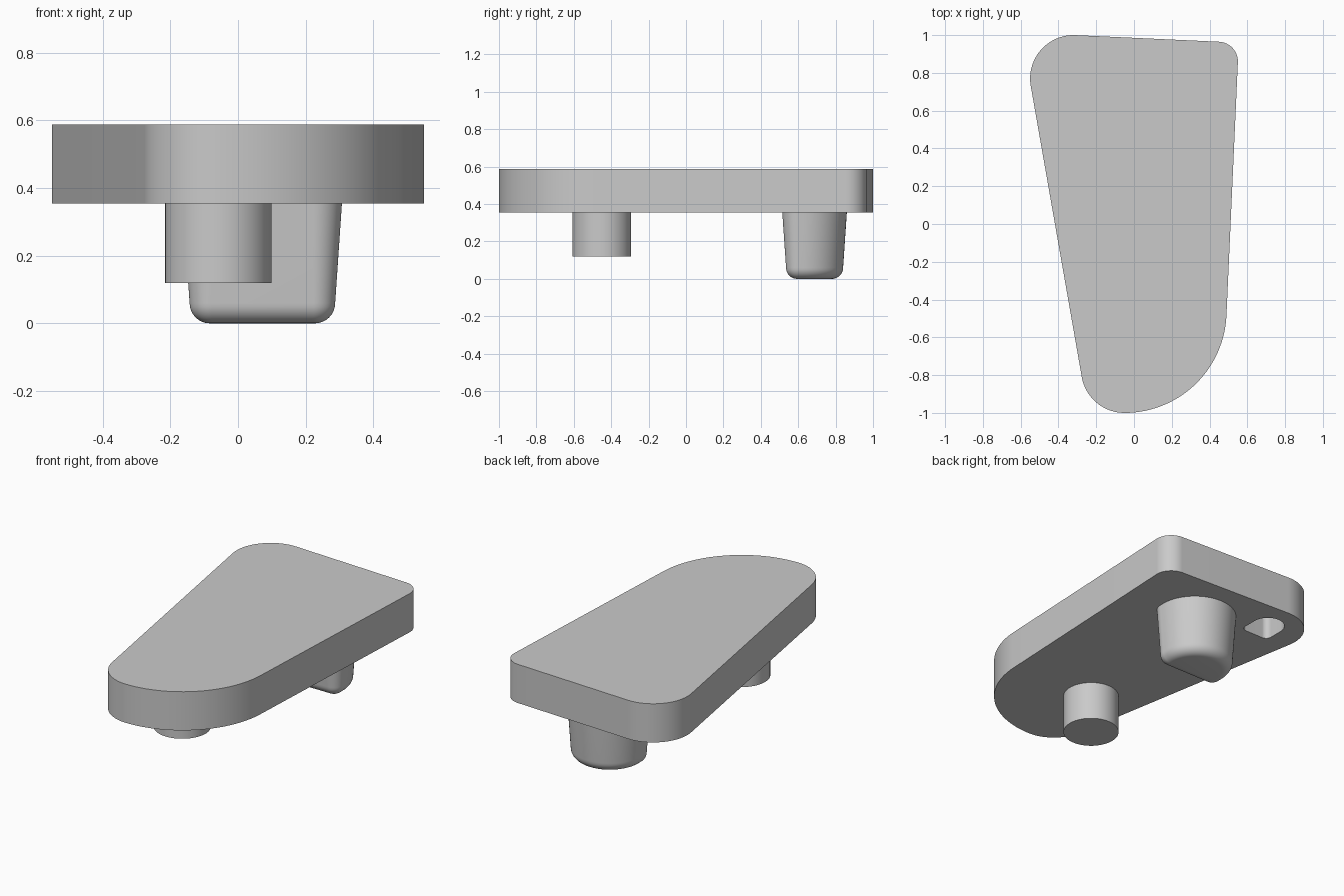
import bpy, bmesh
from math import sin, cos, pi, radians

cube = bpy.data.objects.get("Cube")
if cube:
    bpy.data.objects.remove(cube, do_unlink=True)

grey = bpy.data.materials.new("plain_grey")
grey.use_nodes = True
COLOUR = (0.59, 0.59, 0.59, 1)
grey.diffuse_color = COLOUR
grey.node_tree.nodes["Principled BSDF"].inputs["Base Color"].default_value = COLOUR


def outline(arcs, shrink):
    """Points along tangent arcs (x, y, radius, start, end), joined by straight sides."""
    points = []
    for x, y, r, start, end in arcs:
        steps = round((end - start) / 3)
        for i in range(steps + 1):
            a = radians(start + (end - start) * i / steps)
            points.append((x + (r - shrink) * cos(a), y + (r - shrink) * sin(a)))
    return points


def d_shape(x, front, back, half, corner):
    """D outline: flat front with rounded corners, half-round back."""
    side = half - corner
    return [(x, back - half, half, 0, 180),
            (x - side, front + corner, corner, 180, 270),
            (x + side, front + corner, corner, 270, 360)]


def loft(name, arcs, levels):
    """Solid through the outline at each (z, shrink) level, bottom to top."""
    bm = bmesh.new()
    rings = [[bm.verts.new((x, y, z)) for x, y in outline(arcs, s)] for z, s in levels]
    bm.faces.new(rings[0][::-1])
    bm.faces.new(rings[-1])
    for low, high in zip(rings, rings[1:]):
        for i in range(len(low)):
            j = (i + 1) % len(low)
            bm.faces.new((low[i], low[j], high[j], high[i]))
    # Merge the points where two arcs meet
    bmesh.ops.remove_doubles(bm, verts=bm.verts, dist=0.0001)
    mesh = bpy.data.meshes.new(name)
    bm.to_mesh(mesh)
    bm.free()
    mesh.materials.append(grey)
    obj = bpy.data.objects.new(name, mesh)
    bpy.context.collection.objects.link(obj)
    return obj


def select(obj):
    bpy.ops.object.select_all(action="DESELECT")
    obj.select_set(True)
    bpy.context.view_layer.objects.active = obj


BASE, TOP = 0.354, 0.588

# Tapered plate with four differently rounded corners
plate = loft("plate", [(0.445, 0.86, 0.105, -2.6, 87.4),
                       (-0.32, 0.77, 0.23, 87.4, 190),
                       (-0.05, -0.77, 0.23, 190, 270),
                       (-0.05, -0.46, 0.54, 270, 357.4)],
             [(BASE, 0), (TOP, 0)])

# Blind D-shaped socket in the underside
cutter = loft("socket_cutter", d_shape(-0.315, 0.69, 0.905, 0.095, 0.035),
              [(BASE - 0.1, 0), (BASE + 0.18, 0)])
cutter.hide_render = True
select(plate)
cut = plate.modifiers.new("socket", "BOOLEAN")
cut.operation = "DIFFERENCE"
cut.solver = "EXACT"
cut.object = cutter
bpy.ops.object.modifier_apply(modifier=cut.name)
bpy.data.objects.remove(cutter, do_unlink=True)

# Straight round peg
peg = loft("round_peg", [(-0.058, -0.45, 0.157, 0, 360)], [(0.119, 0), (BASE, 0)])

# Drafted D-shaped boss with a filleted lower rim
FILLET, DRAFT = 0.06, 0.02
rim = [(FILLET * (1 - sin(a)), DRAFT + FILLET * (1 - cos(a)))
       for a in (pi / 2 * (1 - k / 8) for k in range(9))]
boss = loft("tapered_boss", d_shape(0.072, 0.515, 0.86, 0.235, 0.085), rim + [(BASE, 0)])

for part in (plate, peg, boss):
    select(part)
    bpy.ops.object.shade_smooth_by_angle(angle=radians(35))
